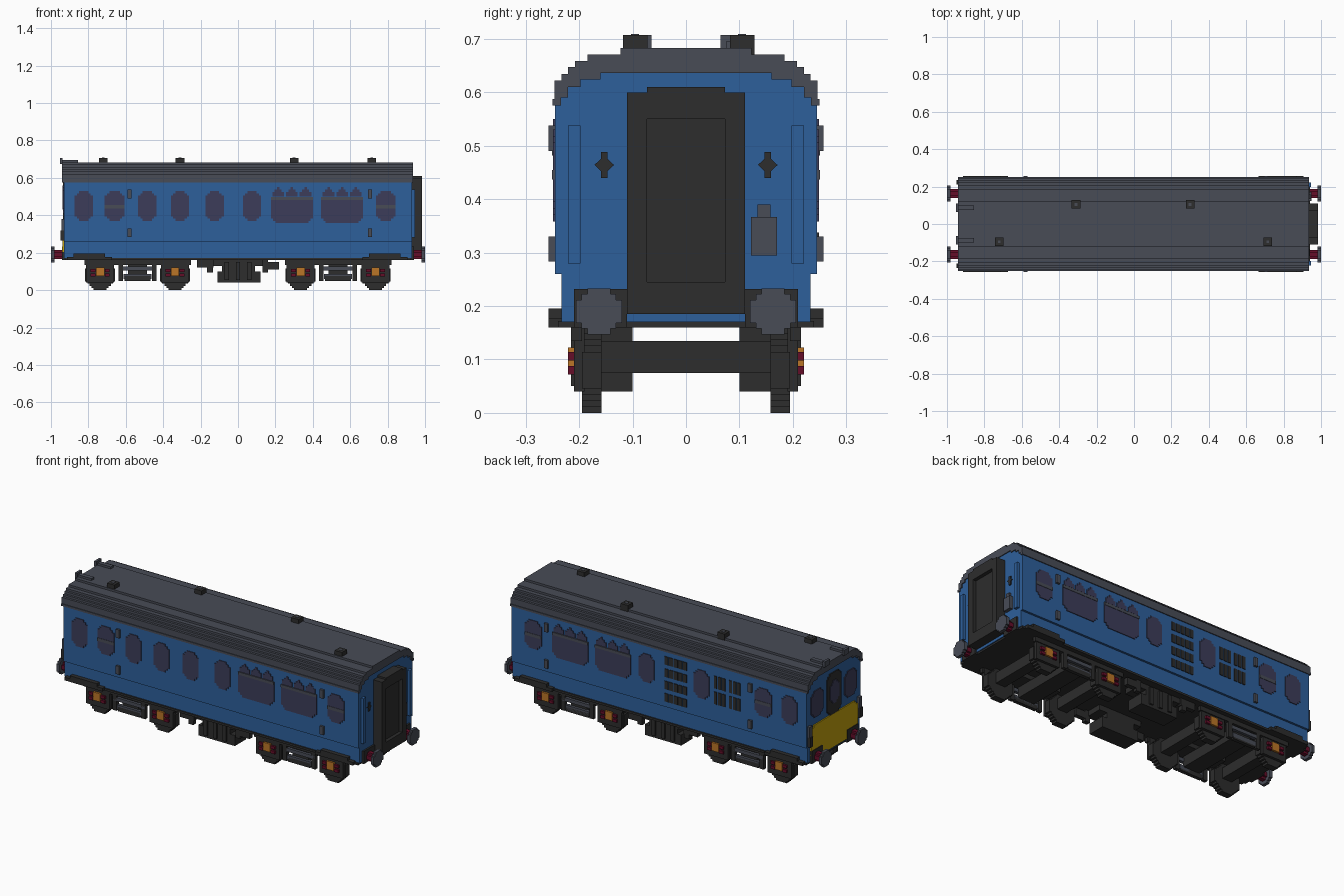
import bpy, bmesh, math

cube = bpy.data.objects.get("Cube")
if cube:
    bpy.data.objects.remove(cube, do_unlink=True)

U = 0.0122  # block size of the stepped style


def material(name, r, g, b):
    m = bpy.data.materials.new(name)
    m.use_nodes = True
    m.diffuse_color = (r, g, b, 1)
    m.node_tree.nodes["Principled BSDF"].inputs["Base Color"].default_value = (r, g, b, 1)
    return m


BLUE = material("coach blue", .027, .115, .33)
GRAY = material("roof gray", .065, .072, .094)
DARK = material("frame black", .026, .026, .026)
GLASS = material("window glass", .045, .046, .1)
ORANGE = material("axle orange", .5, .18, .02)
RED = material("dark red", .13, .004, .022)
YELLOW = material("warning yellow", .55, .36, .004)


def prism(outline, axis, a, b):
    """Solid from a 2D outline; axis x uses (y, z), axis y uses (x, z)."""
    return outline, axis, a, b


def box(x, y, z):
    """Box from three (low, high) ranges."""
    (x0, x1), (z0, z1) = x, z
    return prism([(x0, z0), (x1, z0), (x1, z1), (x0, z1)], "y", *y)


def mid(c, size):
    return c - size / 2, c + size / 2


def part(name, mat, solids):
    """One object from a list of prisms."""
    bm = bmesh.new()
    for outline, axis, a, b in solids:
        rings = []
        for d in (a, b):
            rings.append([bm.verts.new((d, p, q) if axis == "x" else (p, d, q)) for p, q in outline])
        n = len(outline)
        for i in range(n):
            j = (i + 1) % n
            bm.faces.new((rings[0][i], rings[0][j], rings[1][j], rings[1][i]))
        bm.faces.new(rings[0][::-1])
        bm.faces.new(rings[1])
    bmesh.ops.recalc_face_normals(bm, faces=bm.faces)
    mesh = bpy.data.meshes.new(name)
    bm.to_mesh(mesh)
    bm.free()
    mesh.materials.append(mat)
    ob = bpy.data.objects.new(name, mesh)
    bpy.context.scene.collection.objects.link(ob)
    return ob


def stairs(steps, start):
    """Right half of a stepped outline from (half width, top) pairs, upwards."""
    pts, low = [], start
    for w, top in steps:
        pts += [(w, low), (w, top)]
        low = top
    return pts


def mirrored(pts):
    return pts + [(-p, q) for p, q in reversed(pts)]


def disc(cp, cq, r):
    """Stepped circle outline."""
    n = max(1, round(r / U))
    h = r / n
    steps = []
    for k in range(-n, n):
        w = max(1, round(math.sqrt(n * n - (k + .5) ** 2))) * h
        steps.append((w, (k + 1) * h))
    return [(cp + p, cq + q) for p, q in mirrored(stairs(steps, -r))]


def pane(cx, w, z0, z1, top=True, bottom=True):
    """Rectangle with notched corners."""
    h, u = w / 2, U
    steps = [(h - 2 * u, z0 + u), (h - u, z0 + 2 * u)] if bottom else []
    steps.append((h, z1 - 2 * u if top else z1))
    if top:
        steps += [(h - u, z1 - u), (h - 2 * u, z1)]
    return [(cx + p, q) for p, q in mirrored(stairs(steps, z0))]


def both(lo, hi):
    """Range on the positive side and its mirror image."""
    return [(lo, hi), (-hi, -lo)]


# Body shell
body = [(.233, .26), (.245, .59), (.221, .61), (.197, .624), (.16, .636)]
part("body", BLUE, [prism(mirrored(stairs(body, .17)), "x", -.93, .93)])

# Stepped roof as an arched shell
outer = mirrored(stairs([(.246, .622), (.233, .634), (.221, .647), (.208, .659),
                         (.184, .671), (.123, .683)], .575))
inner = mirrored(stairs([(.234, .59), (.221, .61), (.197, .624), (.16, .636)], .575))
part("roof", GRAY, [prism(outer + inner[::-1], "x", -.94, .935)])
part("roof_ribs", GRAY, [box((-.94, .935), y, (.575, .587)) for y in both(.24, .25)])

# Roof vents and rear roof rails
vents = [(-.72, -.095), (-.31, .105), (.3, .105), (.715, -.095)]
part("roof_vents", DARK, [box(mid(x, .046), mid(y, .046), (.67, .707)) for x, y in vents])
part("roof_vent_caps", GRAY, [box(mid(x, .015), mid(y, .015), (.7, .709)) for x, y in vents])
part("roof_rails", GRAY, [box((-.945, -.855), y, (.68, .695)) for y in both(.075, .1)])
part("roof_rail_knobs", GRAY, [box((-.952, -.938), y, (.675, .707)) for y in both(.065, .11)])

# Side windows, the front and back sides differing in the middle
FACE = .249
SIDES = {"front": -1, "back": 1}
for side, s in SIDES.items():
    glass, bars, slits = [], [], []

    def plate(outline, store, depth=FACE):
        store.append(prism(outline, "y", s * .24, s * depth))

    singles = [-.825, -.485, -.31, -.125, .075] if s < 0 else [-.825, -.27, .075]
    for x in singles:
        plate(pane(x, .098, .37, .53), glass)
    for x in (-.66, .79):
        plate(pane(x, .105, .37, .437, top=False), glass)
        plate(pane(x, .105, .455, .53, bottom=False), glass)
        bars.append(box(mid(x, .105), sorted((s * .24, s * .251)), (.437, .455)))
    for x in (.288, .557):
        plate(pane(x, .225, .358, .482, top=False), glass)
        for k in (-1, 0, 1):
            plate(pane(x + k * .073, .062, .5, .55, bottom=False), glass)
        bars.append(box(mid(x, .225), sorted((s * .24, s * .251)), (.482, .498)))
    part(side + "_windows", GLASS, glass)
    part(side + "_window_bars", GRAY, bars)

    # Louvre slits on the equipment side
    if s > 0:
        for i in range(5):
            for j in range(4):
                plate(pane(-.05 - i * .029, .024, .292 + j * .07, .338 + j * .07, False, False), slits)
        for x in (-.385, -.48):
            for i in (-1, 0, 1):
                for z in (.36, .45):
                    plate(pane(x + i * .026, .018, z, z + .07, False, False), slits)
        part("louvres", DARK, slits)

# Door grab handles
part("grab_handles", GRAY, [box(mid(x, .022), y, z) for x in (-.58, .705)
                            for y in both(.24, .257) for z in ((.283, .33), (.49, .538))])

# Gangway with a recessed door
gang = [box((.92, .985), y, (.185, .6)) for y in both(.073, .11)]
gang += [box((.92, .985), (-.073, .073), z) for z in ((.185, .245), (.55, .61))]
gang.append(box((.92, .965), (-.073, .073), (.245, .55)))
part("gangway", DARK, gang)

# Gangway end fittings
part("end_rails", BLUE, [box((.925, .945), y, (.28, .538)) for y in both(.197, .221)])
part("end_lamps", DARK, [prism([(y + p, q) for p, q in pane(0, .036, .44, .488)], "x", .925, .937)
                         for y in (-.153, .153)])
part("end_box", GRAY, [box((.925, .95), (.122, .17), (.295, .367)),
                       box((.925, .945), (.134, .158), (.367, .39))])

# Cab end: yellow panel, door and two windows
part("cab_panel", YELLOW, [prism(pane(0, .42, .18, .37), "x", -.937, -.92)])
part("cab_windows", GLASS, [prism(pane(y, .11, .41, .56), "x", -.935, -.92) for y in (-.15, .15)])
part("cab_door", DARK, [prism(pane(0, .13, .37, .605), "x", -.936, -.92)])
part("cab_door_window", GLASS, [prism(pane(0, .08, .43, .56), "x", -.939, -.93)])
part("cab_handles", DARK, [box((-.95, -.925), y, (.265, .32)) for y in both(.212, .236)])
part("cab_brackets", GRAY, [box((-.945, -.925), y, (.32, .38)) for y in both(.212, .236)])

# Floor frame, steps and end blocks
frame = [box((-.925, .925), (-.24, .24), (.16, .172))]
for x in (-.795, .785):
    for y in both(.225, .257):
        frame += [box(mid(x, .17), y, (.16, .195)), box(mid(x, .24), y, (.16, .178))]
for x in both(.9, .94):
    for y in both(.11, .21):
        frame.append(box(x, y, (.16, .232)))
part("floor_frame", DARK, frame)

# Buffers
shafts, heads = [], []
for s in (-1, 1):
    for y in (-.163, .163):
        shafts.append(prism(disc(y, .19, .024), "x", s * .935, s * .985))
        heads.append(prism(disc(y, .19, .043), "x", s * .982, s))
part("buffer_shafts", RED, shafts)
part("buffer_heads", GRAY, heads)

# Bogies with wheels, axles, axle boxes and springs
wheels, axles, frames, springs, hubs, cheeks = [], [], [], [], [], []
for bogie in (-.537, .535):
    for y in both(.195, .215):
        frames.append(box(mid(bogie, .57), y, (.135, .162)))
        frames.append(box(mid(bogie, .14), y, (.05, .075)))
        frames += [box(mid(bogie + k * .09, .025), y, (.05, .14)) for k in (-1, 1)]
        springs.append(box(mid(bogie, .2), y, (.105, .125)))
        springs.append(box(mid(bogie, .15), y, (.06, .085)))
    for y in both(.1, .195):
        frames.append(box(mid(bogie, .28), y, (.135, .162)))
    frames.append(box(mid(bogie, .1), (-.2, .2), (.075, .135)))
    for x in (bogie - .2, bogie + .2):
        for s in (-1, 1):
            wheels.append(prism(disc(x, .08, .08), "y", s * .158, s * .195))
        axles.append(box(mid(x, .06), (-.16, .16), (.075, .135)))
        for y in both(.19, .21):
            frames.append(box(mid(x, .15), y, (.04, .16)))
        for y in both(.2, .221):
            hubs.append(box(mid(x, .045), y, (.075, .122)))
            for k in (-1, 1):
                for z in (.08, .106):
                    cheeks.append(box(mid(x + k * .038, .026), y, mid(z, .016)))
part("wheels", DARK, wheels)
part("axles", DARK, axles)
part("bogie_frames", DARK, frames)
part("bogie_springs", GRAY, springs)
part("axle_boxes", ORANGE, hubs)
part("axle_box_cheeks", RED, cheeks)

# Equipment boxes slung under the middle
gear = []
for y in both(.1, .2):
    gear += [box((-.11, .12), y, (.04, .1)), box((-.085, .09), y, (.1, .16))]
    gear += [box((-.13, .14), y, (.13, .162))]
for y in both(.185, .21):
    gear += [box(mid(x, .022), y, (.055, .15)) for x in (-.06, 0, .06)]
    gear += [box((-.22, -.13), y, (.12, .162)), box((.13, .22), y, (.11, .15))]
    gear += [box(mid(x, .03), y, (.095, .162)) for x in (-.15, .145)]
part("equipment_boxes", DARK, gear)
